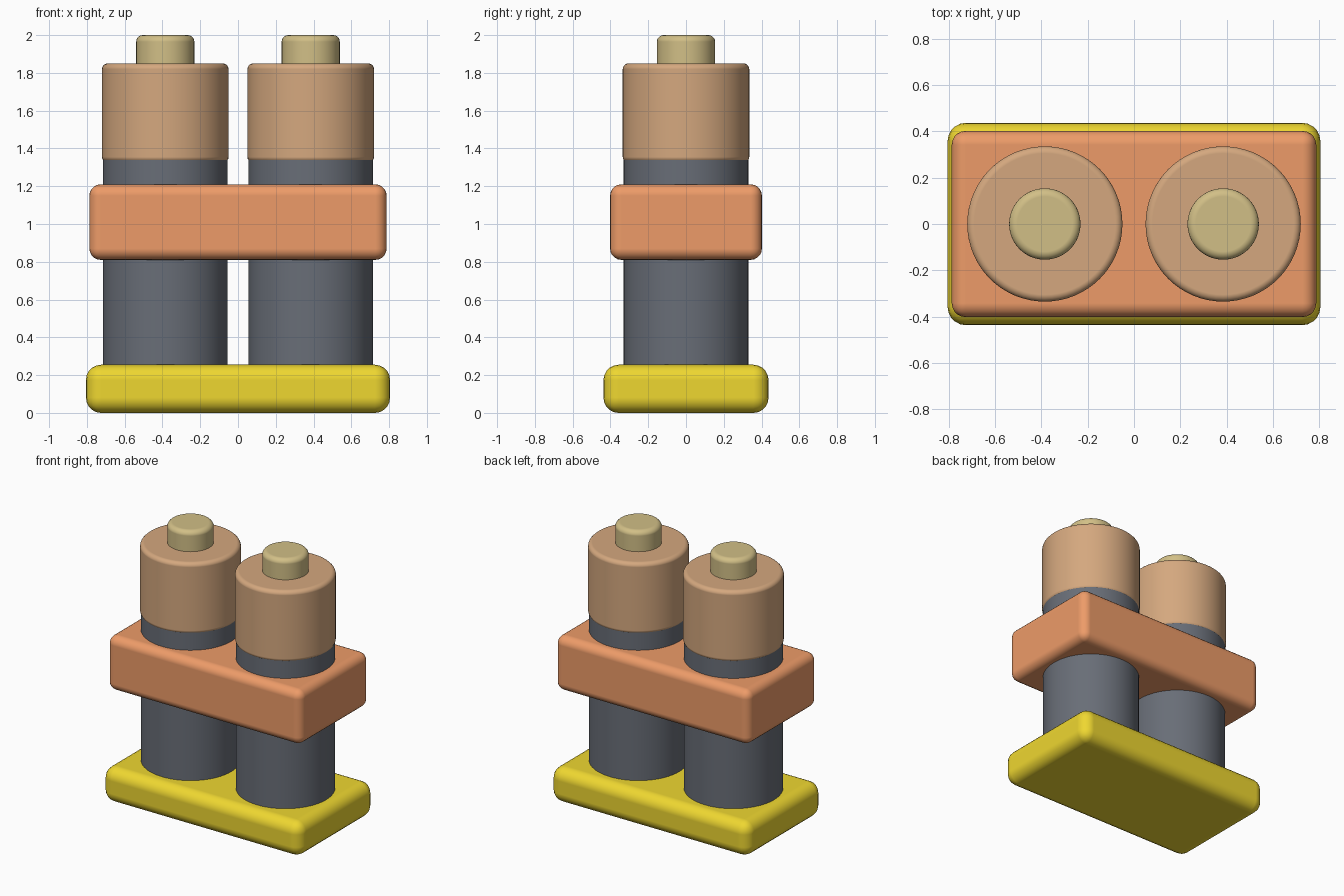
import bpy
from math import radians

if "Cube" in bpy.data.objects:
    bpy.data.objects.remove(bpy.data.objects["Cube"])


def material(name, color):
    mat = bpy.data.materials.new(name)
    mat.diffuse_color = (*color, 1)
    mat.use_nodes = True
    mat.node_tree.nodes["Principled BSDF"].inputs["Base Color"].default_value = mat.diffuse_color
    return mat


YELLOW = material("yellow", (0.86, 0.68, 0.03))
ORANGE = material("orange", (0.85, 0.33, 0.14))
SLATE = material("slate", (0.14, 0.155, 0.185))
COPPER = material("copper", (0.66, 0.39, 0.21))
BRASS = material("brass", (0.64, 0.52, 0.24))


def finish(name, mat, bevel):
    ob = bpy.context.object
    ob.name = name
    ob.data.materials.append(mat)
    bpy.ops.object.transform_apply(location=False, rotation=False, scale=True)
    bpy.ops.object.shade_smooth_by_angle(angle=radians(35))
    if bevel:
        mod = ob.modifiers.new("Bevel", 'BEVEL')
        mod.width = bevel
        mod.segments = 5
        mod.limit_method = 'ANGLE'
        mod.angle_limit = radians(40)
        mod.harden_normals = True
    return ob


def box(name, sx, sy, z0, z1, bevel, mat):
    bpy.ops.mesh.primitive_cube_add(size=1, location=(0, 0, (z0 + z1) / 2))
    bpy.context.object.scale = (sx, sy, z1 - z0)
    return finish(name, mat, bevel)


def cylinder(name, x, r, z0, z1, bevel, mat):
    bpy.ops.mesh.primitive_cylinder_add(vertices=64, radius=r, depth=z1 - z0,
                                        location=(x, 0, (z0 + z1) / 2))
    return finish(name, mat, bevel)


# Base plate and the strap holding both cells
box("base_plate", 1.61, 0.874, 0.005, 0.255, 0.08, YELLOW).location.z -= 0.0
box("strap", 1.574, 0.804, 0.81, 1.21, 0.06, ORANGE)

# Two battery cells, each with body, cap and terminal
for side, x in (("left", -0.385), ("right", 0.385)):
    cylinder(f"{side}_cell_body", x, 0.33, 0.23, 1.34, 0, SLATE)
    cylinder(f"{side}_cell_cap", x, 0.335, 1.325, 1.85, 0.03, COPPER)
    cylinder(f"{side}_terminal", x, 0.154, 1.80, 2.0, 0.035, BRASS)

# Rest the plate exactly on the floor
base = bpy.data.objects["base_plate"]
base.location.z = 0.1275
base.scale.z = 0.255 / 0.25
